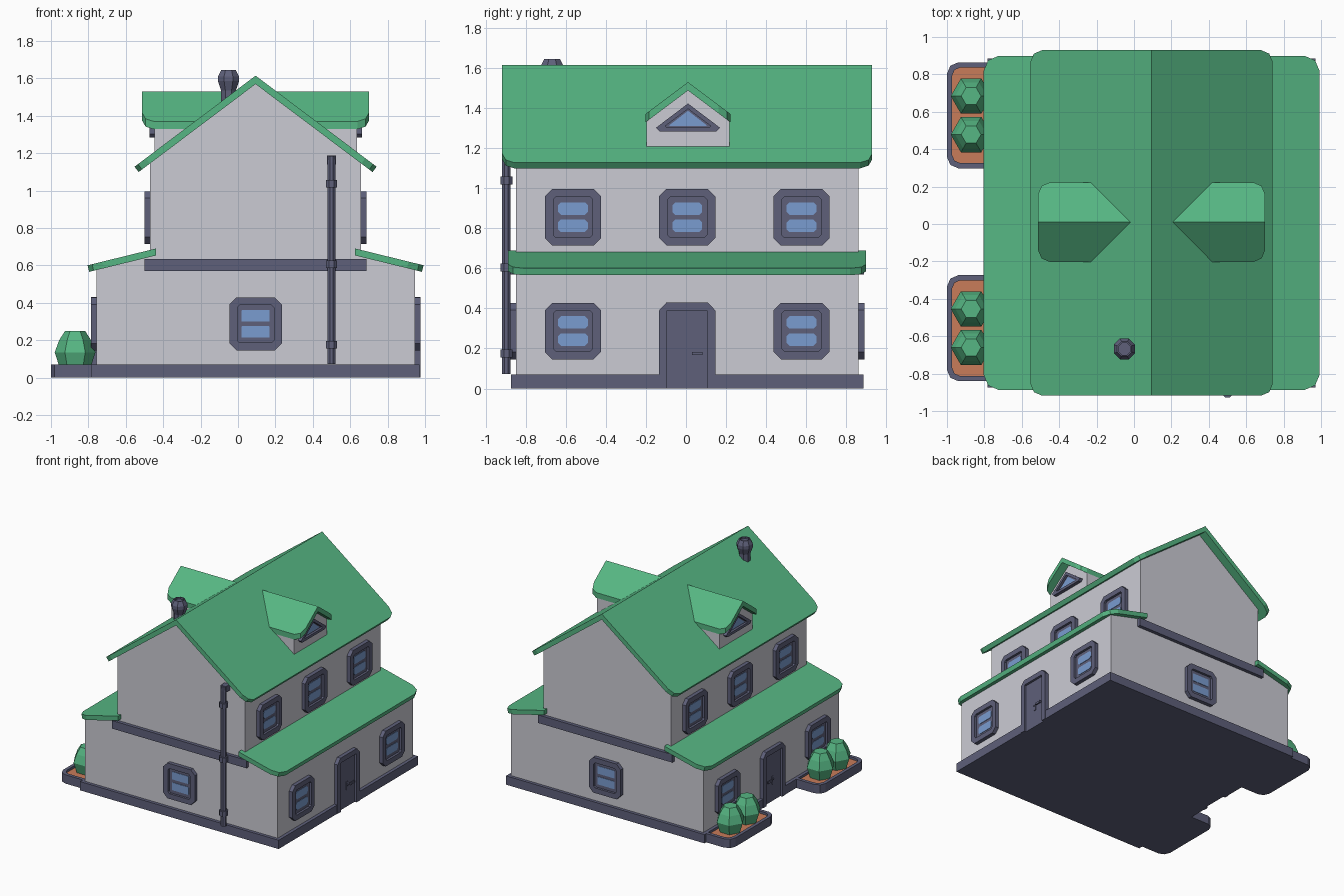
import bpy, bmesh, math

if "Cube" in bpy.data.objects:
    bpy.data.objects.remove(bpy.data.objects["Cube"])

CX, CY = 0.094, 0.006          # centre of the house body
U1, U2, V = 0.851, 0.564, 0.855  # half widths: ground floor, upper floor, half depth


def material(name, rgb):
    m = bpy.data.materials.new(name)
    lin = [((c / 255 + 0.055) / 1.055) ** 2.4 for c in rgb]
    m.diffuse_color = (*lin, 1)
    m.use_nodes = True
    m.node_tree.nodes["Principled BSDF"].inputs["Base Color"].default_value = m.diffuse_color
    return m


WALL = material("wall grey", (203, 203, 212))
TRIM = material("slate trim", (94, 96, 122))
GREEN = material("roof green", (86, 182, 131))
GLASS = material("window blue", (122, 156, 208))
SOIL = material("soil orange", (200, 124, 90))


def loft(name, loops, mat, first=True, last=True):
    """Skin a list of equal-length point loops, with optional end caps."""
    bm = bmesh.new()
    rows = [[bm.verts.new(p) for p in loop] for loop in loops]
    n = len(rows[0])
    for a, b in zip(rows, rows[1:]):
        for i in range(n):
            j = (i + 1) % n
            bm.faces.new((a[i], a[j], b[j], b[i]))
    if first:
        bm.faces.new(rows[0][::-1])
    if last:
        bm.faces.new(rows[-1])
    bmesh.ops.recalc_face_normals(bm, faces=bm.faces)
    me = bpy.data.meshes.new(name)
    bm.to_mesh(me)
    bm.free()
    me.materials.append(mat)
    ob = bpy.data.objects.new(name, me)
    bpy.context.collection.objects.link(ob)
    return ob


def box(name, x0, x1, y0, y1, z0, z1, mat):
    r = [(x0, y0), (x1, y0), (x1, y1), (x0, y1)]
    return loft(name, [[(x, y, z) for x, y in r] for z in (z0, z1)], mat)


def lathe(name, x, y, profile, sides, mat, turn=0.0):
    return loft(name, [[(x + r * math.cos(turn + 2 * math.pi * i / sides),
                         y + r * math.sin(turn + 2 * math.pi * i / sides), z)
                        for i in range(sides)] for r, z in profile], mat)


def octagon(hw, hh, c, b0=0.0):
    return [(-hw + c, b0 - hh), (hw - c, b0 - hh), (hw, b0 - hh + c), (hw, b0 + hh - c),
            (hw - c, b0 + hh), (-hw + c, b0 + hh), (-hw, b0 + hh - c), (-hw, b0 - hh + c)]


def on_side(s, dist, shift=0.0):
    return lambda a, b, d: (CX + s * (dist + d), CY + shift + a, b)


def on_end(s):
    return lambda a, b, d: (CX + a, CY + s * (V + d), b)


def plate(name, put, poly, d0, d1, mat):
    return loft(name, [[put(a, b, d) for a, b in poly] for d in (d0, d1)], mat)


def ring(name, put, outer, inner, depth, mat):
    loops = [(outer, -0.01), (outer, depth), (inner, depth), (inner, -0.01)]
    loft(name, [[put(a, b, d) for a, b in p] for p, d in loops], mat, False, False)


def window(name, put, z, soft):
    ring(name + "_frame", put, octagon(0.14, 0.141, 0.037, z), octagon(0.098, 0.1, 0.012, z), 0.03, TRIM)
    plate(name + "_sash", put, octagon(0.1, 0.102, 0.012, z), -0.01, 0.012, TRIM)
    for k in (-1, 1):
        plate(name + "_pane", put, octagon(0.074, 0.031, soft, z + k * 0.043), 0.01, 0.015, GLASS)


# Walls: one gable profile for both floors
half = [(U1, 0.03), (U1, 0.592), (U2, 0.662), (U2, 1.165)]
profile = half + [(0, 1.59)] + [(-u, z) for u, z in reversed(half)]
loft("house_walls", [[(CX + u, CY + s * V, z) for u, z in profile] for s in (-1, 1)], WALL)

# Plinth with a gap at each side door
bx, by = 0.877, 0.88
q = [(bx, -by), (bx, -0.14), (U1, -0.14), (U1, 0.14), (bx, 0.14), (bx, by)]
plan = q + [(-x, -y) for x, y in q]
loft("plinth", [[(CX + x, CY + y, z) for x, y in plan] for z in (0, 0.07)], TRIM)

# Floor bands on the gable ends
for s, n in ((-1, "front"), (1, "back")):
    y0, y1 = sorted((CY + s * (V - 0.01), CY + s * (V + 0.027)))
    box(n + "_floor_band", CX - 0.594, CX + 0.594, y0, y1, 0.57, 0.634, TRIM)


# Roof slopes with rounded eave corners
def slope(name, s, u0, u1, hy, z0, m, t, r):
    k = 0.3 * r
    pts = [(u0, -hy), (u1 - r, -hy), (u1 - k, -hy + k), (u1, -hy + r)]
    pts += [(u, -y) for u, y in reversed(pts)]
    c = math.hypot(1, m)
    top, bot = [], []
    for u, y in pts:
        z = z0 - m * (u - u0)
        top.append((CX + s * u, CY + y, z))
        if u == u0:
            bot.append((CX + s * u, CY + y, z - t * c))
        else:
            bot.append((CX + s * (u - t * m / c), CY + y, z - t / c))
    loft(name, [bot, top], GREEN)


def dormer(s, n):
    hw, zr, ze, out = 0.212, 1.529, 1.37, 0.606
    # Cheeks and gable
    prof = [(-0.208, 1.18), (0.208, 1.18), (0.208, 1.345), (0, 1.505), (-0.208, 1.345)]
    put = on_side(s, 0.541, 0.004)
    plate(n + "_dormer_wall", put, prof, -0.39, 0, WALL)
    # Two slopes meeting the main roof in valleys
    for t in (-1, 1):
        pts = [(0.113, 0), (out, 0), (out, hw - 0.06), (out - 0.018, hw - 0.018),
               (out - 0.06, hw), (0.322, hw)]
        loops = [[(CX + s * u, CY + 0.004 + t * y, zr - (zr - ze) * y / hw - drop) for u, y in pts]
                 for drop in (0.042, 0)]
        loft(n + "_dormer_roof", loops, GREEN)

    # Triangular window
    def tri(w, a, b, c):
        return [(-w + c, a), (w - c, a), (w, a + c), (0, b), (-w, a + c)]
    ring(n + "_dormer_window_frame", put, tri(0.16, 1.283, 1.422, 0.018), tri(0.113, 1.304, 1.395, 0.006), 0.027, TRIM)
    plate(n + "_dormer_window_sash", put, tri(0.118, 1.302, 1.398, 0.006), -0.01, 0.008, TRIM)
    plate(n + "_dormer_window_pane", put, tri(0.094, 1.31, 1.386, 0.003), 0.006, 0.011, GLASS)


# Door with frame and handle
def door(s, n):
    put = on_side(s, U1)
    frame = [(-0.14, 0), (-0.14, 0.39), (-0.103, 0.43), (0.103, 0.43), (0.14, 0.39), (0.14, 0),
             (0.1, 0), (0.1, 0.39), (-0.1, 0.39), (-0.1, 0)]
    plate(n + "_door_frame", put, frame, -0.01, 0.03, TRIM)
    plate(n + "_door", put, [(-0.105, 0), (0.105, 0), (0.105, 0.395), (-0.105, 0.395)], -0.01, 0.012, TRIM)
    plate(n + "_door_plate", put, octagon(0.011, 0.033, 0.003, 0.168), 0.01, 0.017, TRIM)
    lever = [(0.02 + 0.045 - 0.04, 0.167), (0.077, 0.167), (0.077, 0.183), (0.025, 0.183)]
    plate(n + "_door_handle", put, [(a - 0.0, b) for a, b in lever], 0.02, 0.03, TRIM)
    plate(n + "_door_spindle", put, octagon(0.006, 0.006, 0.002, 0.175), 0.01, 0.022, TRIM)
    return put


for s, n in ((-1, "left"), (1, "right")):
    slope(n + "_main_roof", s, 0, 0.647, 0.923, 1.614, 0.752, 0.036, 0.06)
    slope(n + "_lower_roof", s, 0.532, 0.898, 0.893, 0.69, 0.245, 0.036, 0.08)
    dormer(s, n)
    door(s, n)
    for y in (-0.57, 0, 0.57):
        window(n + "_upper_window", on_side(s, U2, y), 0.855, 0.014)
        if y:
            window(n + "_lower_window", on_side(s, U1, y), 0.287, 0.014)

for s, n in ((-1, "front"), (1, "back")):
    window(n + "_window", on_end(s), 0.287, 0.002)

# Flower beds with bushes on the left side
for s, n in ((-1, "front"), (1, "back")):
    yc = 0.012 + s * 0.569

    def bed(x0, h, c, z):
        k = 0.3 * c
        e = [(-0.77, -h), (x0 + c, -h), (x0 + k, -h + k), (x0, -h + c)]
        e += [(x, -y) for x, y in reversed(e)]
        return [(x, yc + y, z) for x, y in e]
    loft(n + "_bed_rim", [bed(-1, 0.283, 0.06, 0), bed(-1, 0.283, 0.06, 0.07),
                          bed(-0.973, 0.256, 0.045, 0.07), bed(-0.973, 0.256, 0.045, 0.045)],
         TRIM, True, False)
    loft(n + "_bed_soil", [bed(-0.973, 0.256, 0.045, 0.04), bed(-0.973, 0.256, 0.045, 0.052)], SOIL)
    for t in (-1, 1):
        lathe(n + "_bush", -0.871, yc + t * 0.103,
              [(0.08, 0.045), (0.109, 0.135), (0.085, 0.2), (0.053, 0.25)], 6, GREEN)

# Chimney
lathe("chimney", -0.051, -0.668, [(0.043, 1.4), (0.043, 1.535), (0.061, 1.585), (0.061, 1.61),
                                  (0.042, 1.645), (0.034, 1.645), (0.034, 1.63)], 8, TRIM, math.pi / 8)

# Drainpipe with collars and an elbow into the wall
px, py = 0.5, -0.896
lathe("drainpipe", px, py, [(0.023, 0.072), (0.023, 1.15), (0.02, 1.185)], 8, TRIM, math.pi / 8)
for z in (0.175, 0.605, 1.037):
    lathe("drainpipe_collar", px, py, [(0.033, z - 0.02), (0.033, z + 0.02)], 8, TRIM, math.pi / 8)
box("drainpipe_elbow", px - 0.023, px + 0.023, py - 0.005, -0.84, 1.14, 1.188, TRIM)
